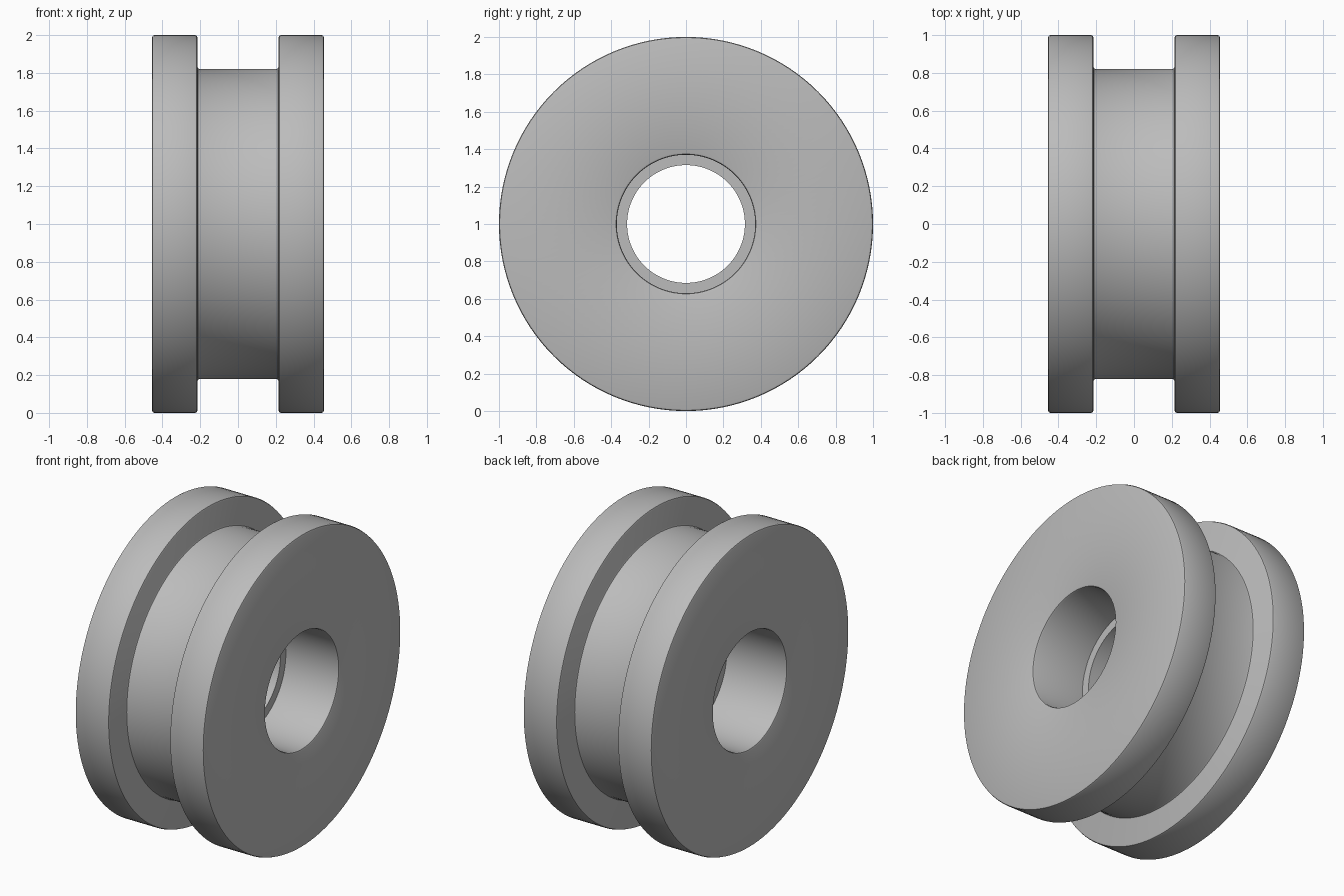
import bpy
import bmesh
from math import radians
from mathutils import Matrix, Vector

cube = bpy.data.objects.get("Cube")
if cube:
    bpy.data.objects.remove(cube)

SEGMENTS = 128
HALF_WIDTH, FLANGE_INNER = 0.455, 0.215
RIM, GROOVE = 1.0, 0.82
BORE, LIP = 0.37, 0.315
LIP_LEFT, LIP_RIGHT = -0.03, 0.08
EDGE = 0.012

grey = bpy.data.materials.new("grey")
grey.use_nodes = True
colour = (0.5, 0.5, 0.5, 1)
grey.diffuse_color = colour
grey.node_tree.nodes["Principled BSDF"].inputs["Base Color"].default_value = colour


def rounded(profile):
    """Replace each rounded corner of a closed (x, radius, round) profile by a short arc."""
    points = []
    for i, (x, r, size) in enumerate(profile):
        corner = Vector((x, r))
        if not size:
            points.append(corner)
            continue
        before = Vector(profile[i - 1][:2])
        after = Vector(profile[(i + 1) % len(profile)][:2])
        a = corner + (before - corner).normalized() * size
        b = corner + (after - corner).normalized() * size
        centre = a + b - corner
        middle = centre + (corner - centre).normalized() * size
        points += [a, middle, b]
    return points


# Closed cross-section: outer flanges and groove, then the stepped bore
outer_half = [(FLANGE_INNER, GROOVE, EDGE), (FLANGE_INNER, RIM, EDGE),
              (HALF_WIDTH, RIM, EDGE), (HALF_WIDTH, BORE, EDGE)]
mirrored = [(-x, r, e) for x, r, e in reversed(outer_half)]
bore = [(LIP_RIGHT, BORE, 0), (LIP_RIGHT, LIP, 0),
        (LIP_LEFT, LIP, 0), (LIP_LEFT, BORE, 0)]
section = rounded(mirrored + outer_half + bore)

# Spin the section around the x axis
bm = bmesh.new()
verts = [bm.verts.new((p.x, 0, p.y)) for p in section]
edges = [bm.edges.new((v, verts[i - 1])) for i, v in enumerate(verts)]
bmesh.ops.spin(bm, geom=verts + edges, cent=(0, 0, 0), axis=(1, 0, 0),
               angle=radians(360), steps=SEGMENTS, use_merge=True)
bmesh.ops.remove_doubles(bm, verts=bm.verts, dist=0.0001)
bmesh.ops.recalc_face_normals(bm, faces=bm.faces)
bm.transform(Matrix.Translation((0, 0, RIM)))

mesh = bpy.data.meshes.new("grooved_wheel")
bm.to_mesh(mesh)
bm.free()
mesh.materials.append(grey)
wheel = bpy.data.objects.new("grooved_wheel", mesh)
bpy.context.collection.objects.link(wheel)

# Smooth curved surfaces, keeping the bore steps crisp
bpy.ops.object.select_all(action="DESELECT")
wheel.select_set(True)
bpy.context.view_layer.objects.active = wheel
bpy.ops.object.shade_smooth_by_angle(angle=radians(30))
